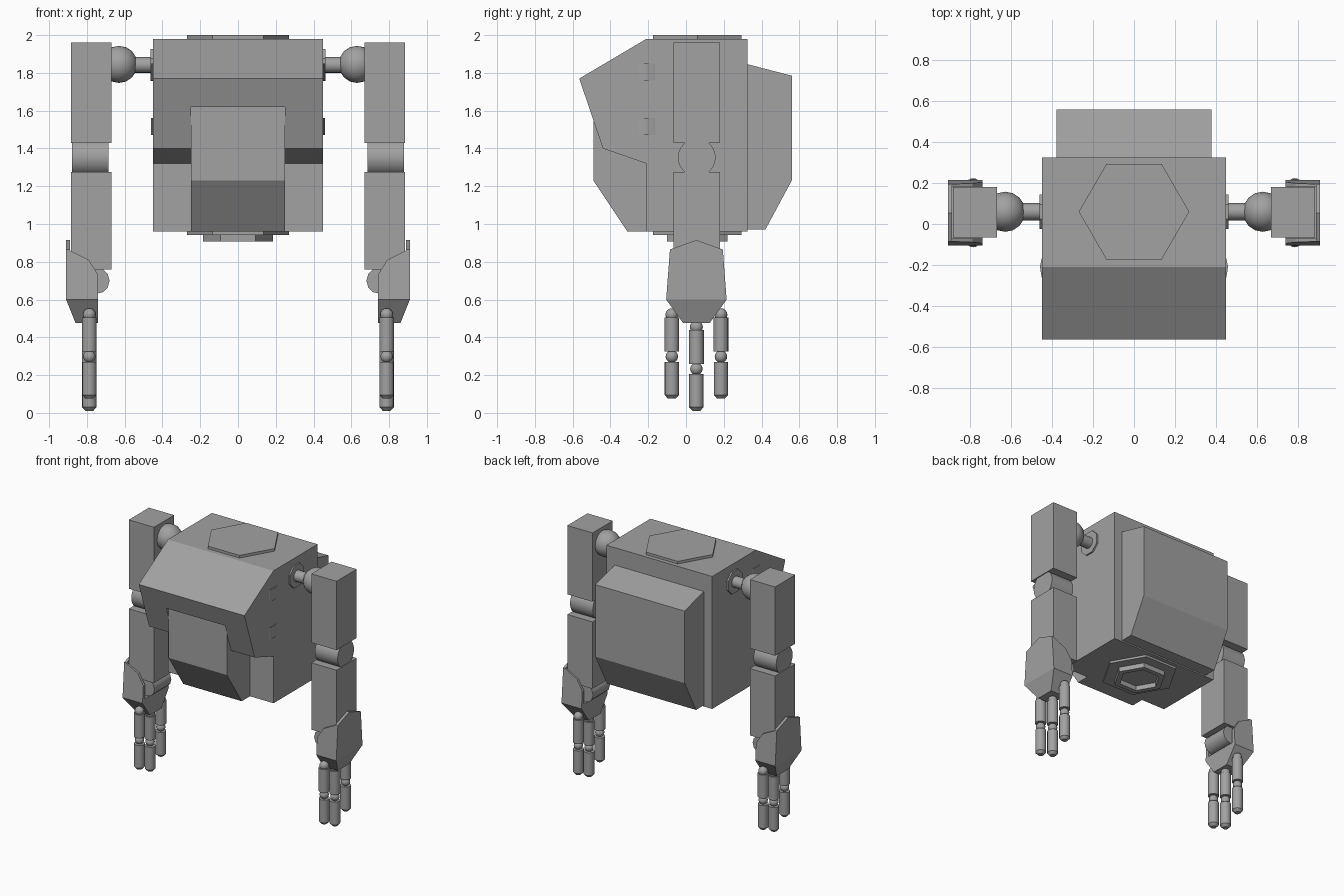
import bpy, bmesh, math
from mathutils import Matrix, Vector

if "Cube" in bpy.data.objects:
    bpy.data.objects.remove(bpy.data.objects["Cube"])

grey = bpy.data.materials.new("mid_grey")
grey.diffuse_color = (0.36, 0.36, 0.36, 1)
grey.use_nodes = True
grey.node_tree.nodes["Principled BSDF"].inputs["Base Color"].default_value = grey.diffuse_color


def finish(name, bm, smooth=False, mirror=False):
    bmesh.ops.recalc_face_normals(bm, faces=bm.faces)
    me = bpy.data.meshes.new(name)
    bm.to_mesh(me)
    bm.free()
    me.materials.append(grey)
    ob = bpy.data.objects.new(name, me)
    bpy.context.collection.objects.link(ob)
    if smooth:
        bpy.ops.object.select_all(action='DESELECT')
        ob.select_set(True)
        bpy.context.view_layer.objects.active = ob
        bpy.ops.object.shade_smooth_by_angle(angle=math.radians(35))
    if mirror:
        ob.modifiers.new("Mirror", 'MIRROR').use_axis = (True, False, False)
    return ob


def prism(name, pts, axis, a, b, mirror=False):
    """Extrude a 2D outline along an axis; outline uses the other two axes in order."""
    bm = bmesh.new()

    def at(p, h):
        c = list(p)
        c.insert("xyz".index(axis), h)
        return bm.verts.new(c)
    lo = [at(p, a) for p in pts]
    hi = [at(p, b) for p in pts]
    bm.faces.new(lo)
    bm.faces.new(hi)
    n = len(pts)
    for i in range(n):
        j = (i + 1) % n
        bm.faces.new((lo[i], lo[j], hi[j], hi[i]))
    return finish(name, bm, mirror=mirror)


def box(name, x0, x1, y0, y1, z0, z1, mirror=False):
    return prism(name, [(x0, y0), (x1, y0), (x1, y1), (x0, y1)], 'z', z0, z1, mirror)


def lathe_add(bm, centre, axis, h0, h1, r0, r1, seg):
    """Add a cylinder or cone along an axis, offsets measured from centre."""
    d = Vector([1.0 if c == axis else 0.0 for c in "xyz"])
    rot = d.to_track_quat('Z', 'Y').to_matrix().to_4x4()
    bmesh.ops.create_cone(bm, cap_ends=True, segments=seg, radius1=r0, radius2=r1, depth=h1 - h0,
                          matrix=Matrix.Translation(Vector(centre) + d * (h0 + h1) / 2) @ rot)


def ball_add(bm, c, r, seg=16):
    bmesh.ops.create_uvsphere(bm, u_segments=seg, v_segments=seg // 2, radius=r,
                              matrix=Matrix.Translation(c))


def boolean(ob, other, op):
    m = ob.modifiers.new(op.title(), 'BOOLEAN')
    m.operation, m.object, m.solver = op, other, 'EXACT'
    other.hide_render = True
    other.hide_set(True)


def ngon(cx, cy, r, n, turn=0.0):
    return [(cx + r * math.cos(turn + math.tau * i / n),
             cy + r * math.sin(turn + math.tau * i / n)) for i in range(n)]


# Torso with overhanging chest, notched for the belly plate
torso = prism("torso", [(-.21, .96), (.325, .96), (.325, 1.98), (-.21, 1.98),
                        (-.565, 1.77), (-.44, 1.40), (-.21, 1.32)], 'x', -.45, .45)
boolean(torso, box("chest_notch_cutter", -.25, .25, -.8, -.485, 1.2, 1.62), 'DIFFERENCE')
prism("belly_plate", [(-.2, 1.62), (-.49, 1.62), (-.49, 1.23), (-.31, .96), (-.2, .96)],
      'x', -.249, .249)

# Backpack
prism("backpack", [(.31, 1.85), (.56, 1.785), (.56, 1.23), (.42, .97), (.31, .97)], 'x', -.38, .38)

# Neck plate, waist plate and hollow waist socket
prism("neck_plate", ngon(0, .06, .27, 6), 'z', 1.97, 2.0)
prism("waist_plate", ngon(0, .06, .27, 6), 'z', .943, .97)
socket = prism("waist_socket", ngon(0, .06, .185, 6), 'z', .907, .95)
boolean(socket, prism("socket_cutter", ngon(0, .06, .145, 6), 'z', .88, .943), 'DIFFERENCE')

# Small side fins
for i, z in enumerate((1.47, 1.76)):
    prism(f"side_fin_{i + 1}", [(.44, -.28), (.452, -.26), (.46, -.21), (.452, -.17), (.44, -.15)],
          'z', z, z + .09, mirror=True)

# Shoulder joint
prism("shoulder_disc", ngon(.06, 1.842, .092, 8, math.pi / 8), 'x', .44, .462, mirror=True)
bm = bmesh.new()
lathe_add(bm, (.45, .06, 1.842), 'x', 0, .16, .042, .042, 16)
ball_add(bm, (.63, .06, 1.845), .098)
finish("shoulder_joint", bm, True, True)

# Arm segments and elbow
box("upper_arm", .67, .885, -.065, .18, 1.43, 1.96, True)
box("lower_arm", .67, .885, -.065, .18, .76, 1.275, True)
bm = bmesh.new()
lathe_add(bm, (0, .057, 1.352), 'x', .685, .878, .1, .1, 24)
finish("elbow", bm, True, True)

# Wrist roller
bm = bmesh.new()
lathe_add(bm, (.75, 0, .70), 'y', -.045, .16, .07, .07, 12)
finish("wrist", bm, True, True)

# Hand: side outline crossed with front outline, then hollowed around the wrist
hand = prism("hand", [(.055, .915), (-.085, .865), (-.105, .60), (-.015, .475),
                      (.125, .475), (.215, .60), (.195, .865)], 'x', .70, .95)
outline = prism("hand_outline_cutter", [(.89, .93), (.89, .86), (.79, .81), (.74, .73), (.74, .475),
                                        (.86, .475), (.91, .60), (.91, .93)], 'y', -.3, .4)
boolean(hand, outline, 'INTERSECT')
boolean(hand, box("hand_hollow_cutter", .6, .89, -.072, .184, .625, 1.0), 'DIFFERENCE')
hand.modifiers.new("Mirror", 'MIRROR')

# Three jointed fingers, the middle one lower
for name, y, dz in (("front", -.075, 0), ("middle", .055, -.065), ("rear", .185, 0)):
    bm = bmesh.new()
    c = (.787, y, dz)
    ball_add(bm, (.787, y, .52 + dz), .034)
    lathe_add(bm, c, 'z', .325, .505, .039, .039, 16)
    ball_add(bm, (.787, y, .298 + dz), .033)
    lathe_add(bm, c, 'z', .095, .27, .038, .038, 16)
    lathe_add(bm, c, 'z', .075, .095, .02, .038, 16)
    finish(f"{name}_finger", bm, True, True)
